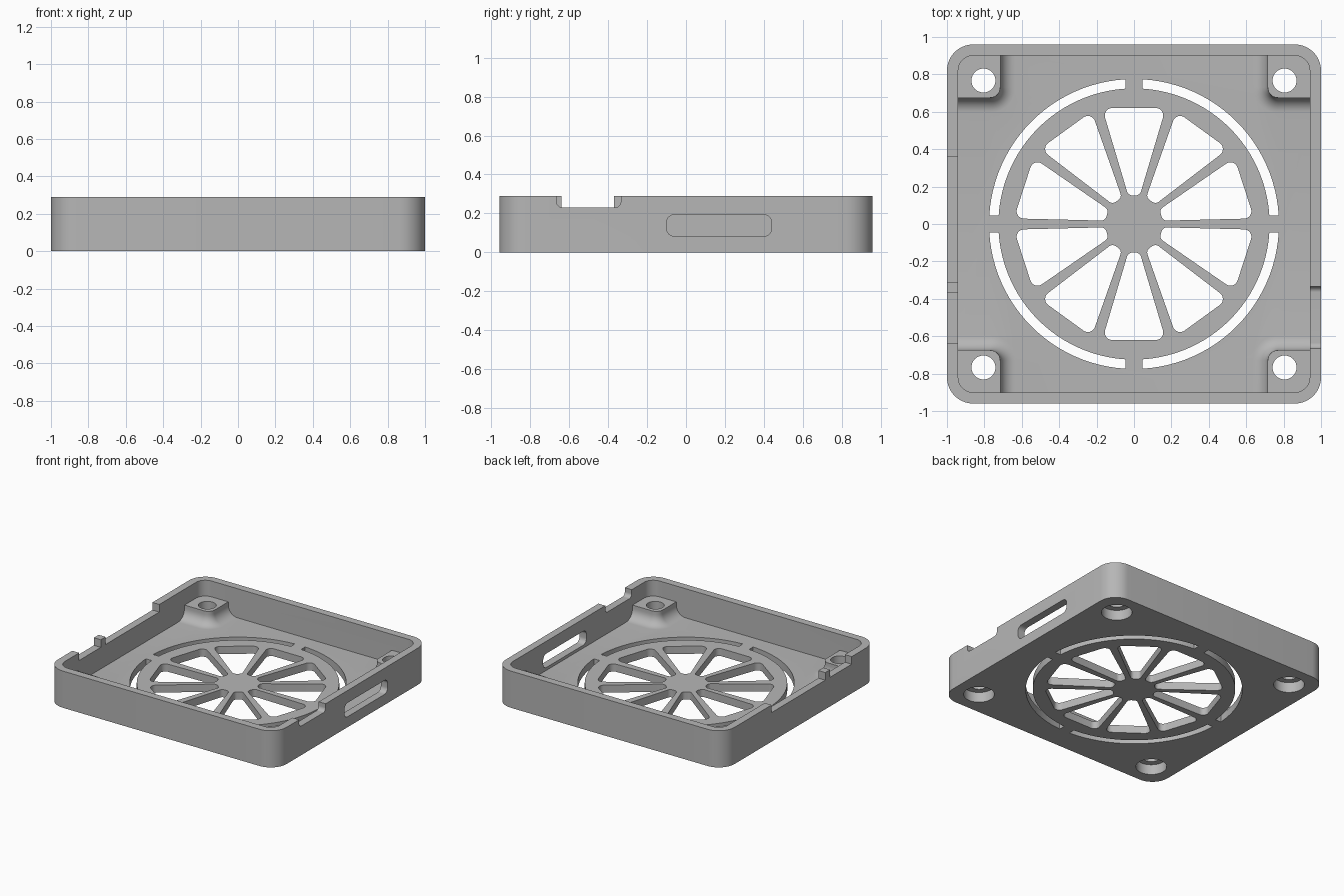
import bpy, bmesh, math
from mathutils import Vector

cube = bpy.data.objects.get("Cube")
if cube:
    bpy.data.objects.remove(cube, do_unlink=True)

grey = bpy.data.materials.new("plain_grey")
grey.use_nodes = True
grey.diffuse_color = (0.47, 0.47, 0.47, 1)
grey.node_tree.nodes["Principled BSDF"].inputs["Base Color"].default_value = grey.diffuse_color

HX, HY, H = 1.0, 0.96, 0.29          # outer half sizes and height
WALL, FLOOR = 0.06, 0.06
BOSS_TOP = 0.165
QUADS = [(1, 1), (-1, 1), (-1, -1), (1, -1)]


def rounded(points, radii, steps=10):
    """Polygon with each corner replaced by an arc (radius 0 keeps it sharp)."""
    out = []
    for i, p in enumerate(points):
        p, r = Vector(p), radii[i]
        if r == 0:
            out.append(p)
            continue
        u = (Vector(points[i - 1]) - p).normalized()
        v = (Vector(points[(i + 1) % len(points)]) - p).normalized()
        half = u.angle(v) / 2
        centre = p + (u + v).normalized() * r / math.sin(half)
        start = p + u * r / math.tan(half) - centre
        end = p + v * r / math.tan(half) - centre
        a = math.atan2(start.y, start.x)
        turn = math.atan2(start.x * end.y - start.y * end.x, start.dot(end))
        for k in range(steps + 1):
            t = a + turn * k / steps
            out.append(centre + Vector((math.cos(t), math.sin(t))) * r)
    return out


def rect(x0, x1, y0, y1, r=0):
    return rounded([(x0, y0), (x1, y0), (x1, y1), (x0, y1)], [r] * 4)


def circle(cx, cy, r, n=48):
    return [Vector((cx + r * math.cos(math.tau * k / n), cy + r * math.sin(math.tau * k / n)))
            for k in range(n)]


def loft(bm, layers):
    """Closed solid through (outline, z) layers."""
    rings = [[bm.verts.new((p[0], p[1], z)) for p in pts] for pts, z in layers]
    n = len(rings[0])
    for lo, hi in zip(rings, rings[1:]):
        for i in range(n):
            j = (i + 1) % n
            bm.faces.new((lo[i], lo[j], hi[j], hi[i]))
    bm.faces.new(rings[0][::-1])
    bm.faces.new(rings[-1])


def solid(name, parts, sideways=False):
    """Object made of separate lofted parts; sideways turns x,y,z into y,z,x."""
    bm = bmesh.new()
    for layers in parts:
        loft(bm, layers)
    if sideways:
        for v in bm.verts:
            v.co = (v.co.z, v.co.x, v.co.y)
    bmesh.ops.recalc_face_normals(bm, faces=bm.faces)
    mesh = bpy.data.meshes.new(name)
    bm.to_mesh(mesh)
    bm.free()
    mesh.materials.append(grey)
    obj = bpy.data.objects.new(name, mesh)
    bpy.context.collection.objects.link(obj)
    return obj


def combine(target, other, operation):
    mod = target.modifiers.new(operation, 'BOOLEAN')
    mod.operation, mod.solver, mod.object = operation, 'EXACT', other
    bpy.context.view_layer.objects.active = target
    bpy.ops.object.modifier_apply(modifier=mod.name)
    bpy.data.objects.remove(other, do_unlink=True)


def prism(pts, z0, z1):
    return [(pts, z0), (pts, z1)]


# Open tray
tray = solid("fan_cover_tray", [prism(rect(-HX, HX, -HY, HY, 0.14), 0, H)])
inner = rect(-HX + WALL, HX - WALL, -HY + WALL, HY - WALL, 0.08)
combine(tray, solid("cavity", [prism(inner, FLOOR, H + 0.1)]), 'DIFFERENCE')


# Corner screw bosses with a concave flare at the foot
def boss_outline(d, sx, sy):
    x, y = 0.715 - d, 0.675 - d
    pts = rounded([(0.95, 0.91), (x, 0.91), (x, y), (0.95, y)], [0, 0, 0.055 + d, 0])
    return [(p.x * sx, p.y * sy) for p in pts]


FLARE = 0.08
profile = [(FLARE, FLOOR / 2)]
for k in range(9):
    t = math.pi / 2 * k / 8
    profile.append((FLARE * (1 - math.sin(t)), FLOOR + FLARE * (1 - math.cos(t))))
profile.append((0, BOSS_TOP))
combine(tray, solid("bosses", [[(boss_outline(d, sx, sy), z) for d, z in profile]
                               for sx, sy in QUADS]), 'UNION')

# Screw holes with wide counterbores underneath
for radius, top in ((0.11, 0.08), (0.064, 0.4)):
    holes = [prism(circle(0.805 * sx, 0.767 * sy, radius), -0.1, top) for sx, sy in QUADS]
    combine(tray, solid("screw_holes", holes), 'DIFFERENCE')

# Ten wedge-shaped vents and the four-part ring slot
vents = []
wedge = rounded([(0.031, 0.153), (0.17, 0.62), (-0.17, 0.62), (-0.031, 0.153)],
                [0.03, 0.04, 0.04, 0.03], 8)
for k in range(10):
    c, s = math.cos(math.tau * k / 10), math.sin(math.tau * k / 10)
    vents.append(prism([(p.x * c - p.y * s, p.x * s + p.y * c) for p in wedge], -0.1, 0.12))


def arc(r, gap=0.045, n=24):
    a = math.asin(gap / r)
    return [(r * math.cos(t), r * math.sin(t))
            for t in (a + (math.pi / 2 - 2 * a) * k / n for k in range(n + 1))]


quarter = arc(0.775) + arc(0.725)[::-1]
for sx, sy in QUADS:
    vents.append(prism([(x * sx, y * sy) for x, y in quarter], -0.1, 0.12))
combine(tray, solid("vents", vents), 'DIFFERENCE')

# Side wall openings: rounded slot and notch on the left, two square notches on the right
notch = rounded([(-0.665, 0.23), (-0.335, 0.23), (-0.335, 0.4), (-0.665, 0.4)],
                [0.03, 0.03, 0, 0])
openings = [prism(rect(-0.10, 0.44, 0.083, 0.193, 0.04), 0.9, 1.1),
            prism(notch, 0.9, 1.1),
            prism(rect(-0.64, -0.37, 0.23, 0.4), -1.1, -0.9),
            prism(rect(-0.31, 0.36, 0.23, 0.4), -1.1, -0.9)]
combine(tray, solid("wall_openings", openings, sideways=True), 'DIFFERENCE')

# Smooth the curved walls, keep the edges crisp
bpy.ops.object.select_all(action='DESELECT')
tray.select_set(True)
bpy.context.view_layer.objects.active = tray
bpy.ops.object.shade_smooth_by_angle(angle=math.radians(30))
